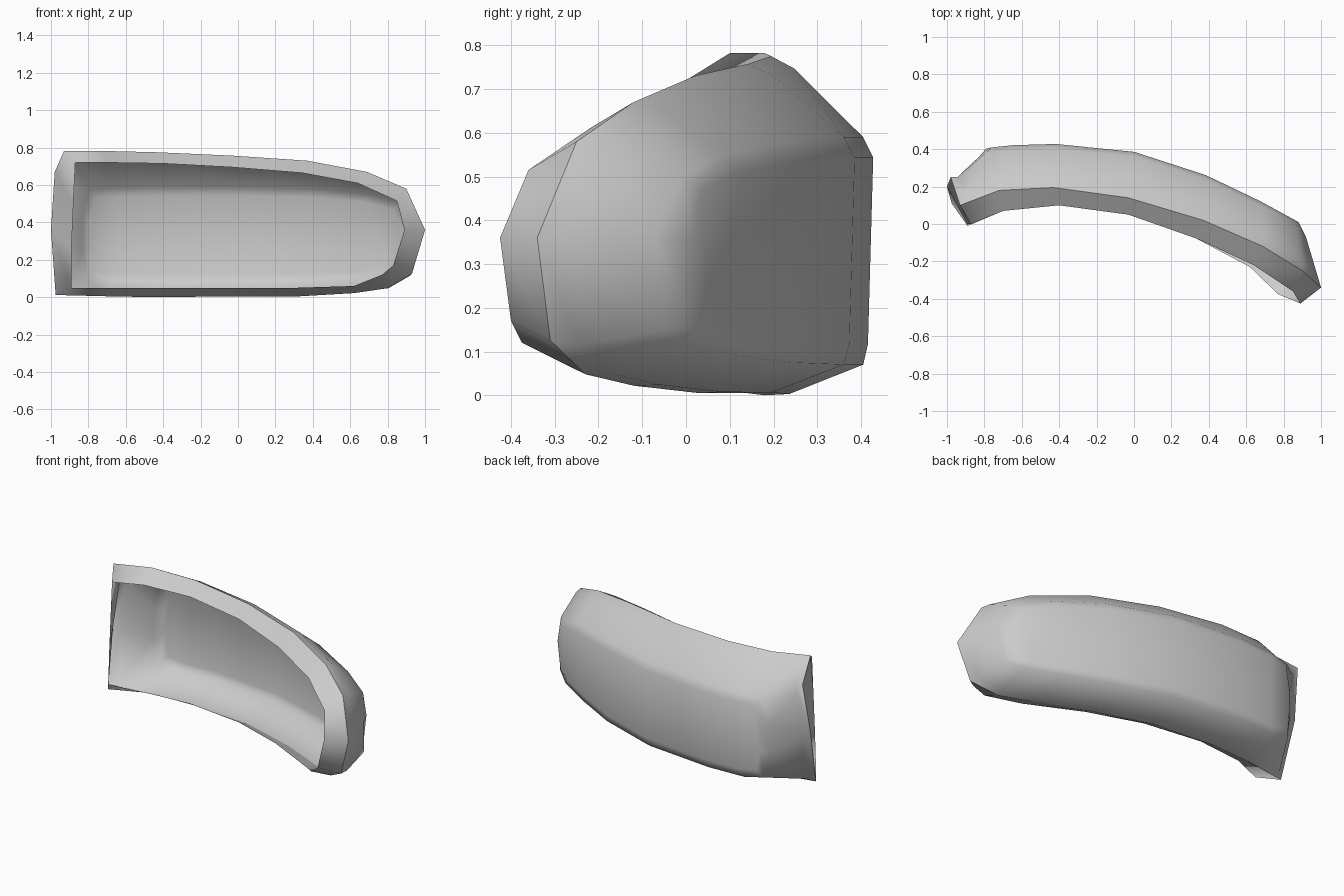
import bpy
from mathutils import Vector

if "Cube" in bpy.data.objects:
    bpy.data.objects.remove(bpy.data.objects["Cube"])

# Outlines run: top left -> right tip -> bottom -> left side
rim_front = [(-.87, 0, .72), (-.7, .07, .72), (-.4, .1, .715), (-.03, .05, .695), (.34, -.08, .665),
             (.64, -.22, .61), (.85, -.36, .515), (.89, -.425, .36), (.83, -.4, .17), (.77, -.375, .12),
             (.62, -.23, .06), (.3, -.06, .05), (-.03, .05, .05), (-.4, .1, .05), (-.7, .07, .05),
             (-.89, -.01, .05), (-.89, 0, .27), (-.88, 0, .5)]
rim_outer = [(-.93, .1, .782), (-.72, .18, .782), (-.43, .195, .775), (-.03, .14, .757), (.37, .02, .73),
             (.69, -.12, .67), (.9, -.25, .58), (1, -.34, .36), (.93, -.31, .125), (.8, -.23, .048),
             (.62, -.12, .022), (.33, .03, .005), (-.03, .14, .005), (-.43, .18, 0), (-.7, .16, .005),
             (-.975, .11, .012), (-1, .2, .36), (-.98, .25, .67)]
bend_xz = [(-.8, .57), (-.68, .585), (-.44, .59), (0, .59), (.4, .58), (.7, .55), (.87, .5), (.92, .36),
           (.9, .15), (.82, .11), (.62, .09), (.38, .075), (0, .07), (-.44, .07), (-.68, .07),
           (-.8, .09), (-.83, .25), (-.83, .42)]
# Curve of the back wall seen from above
back = [(-.9, .34), (-.82, .39), (-.78, .407), (-.68, .42), (-.44, .43), (0, .386), (.4, .256),
        (.7, .11), (.88, .01), (.93, -.06)]


def back_y(x):
    for (x0, y0), (x1, y1) in zip(back, back[1:]):
        if x <= x1:
            return y0 + (y1 - y0) * (x - x0) / (x1 - x0)
    return back[-1][1]


A = [Vector(p) for p in rim_front]
B = [Vector(p) for p in rim_outer]
C = [Vector((x, back_y(x) - .025, z)) for x, z in bend_xz]
N = len(A)

# Slight bulge of the wall just behind the rim
D = []
for i in range(N):
    p = B[i].lerp(C[i], .25)
    if i < 7:
        p.z += .018
    elif 8 <= i < 15:
        p.z = max(p.z - .015, .003)
    elif i >= 15:
        p.y -= .025
    D.append(p)

# Back wall border, set in from the bend
E = []
for x, z in bend_xz:
    nx = .03 + (x - .03) * .955
    nz = .33 + (z - .33) * .82
    E.append(Vector((nx, back_y(nx) - (.012 if z < .2 else 0), nz)))

loops = [A, B, D, C, E]
verts = [v for loop in loops for v in loop]
faces = []
for k in range(len(loops) - 1):
    for i in range(N):
        j = (i + 1) % N
        faces.append((k * N + i, k * N + j, (k + 1) * N + j, (k + 1) * N + i))
# Back wall strips join top and bottom
o = 4 * N
faces += [(o + i, o + i + 1, o + 14 - i, o + 15 - i) for i in range(7)]
faces.append((o, o + 15, o + 16, o + 17))

mesh = bpy.data.meshes.new("housing_shell")
mesh.from_pydata(verts, [], faces)
mesh.update()
for f in mesh.polygons:
    f.use_smooth = True
# Crisp edge around the outer rim
for e in mesh.edges:
    e.use_edge_sharp = all(N <= v < 2 * N for v in e.vertices)
shell = bpy.data.objects.new("housing_shell", mesh)
bpy.context.collection.objects.link(shell)

bpy.context.view_layer.objects.active = shell
shell.select_set(True)
bpy.ops.object.mode_set(mode='EDIT')
bpy.ops.mesh.select_all(action='SELECT')
bpy.ops.mesh.normals_make_consistent(inside=False)
bpy.ops.object.mode_set(mode='OBJECT')
